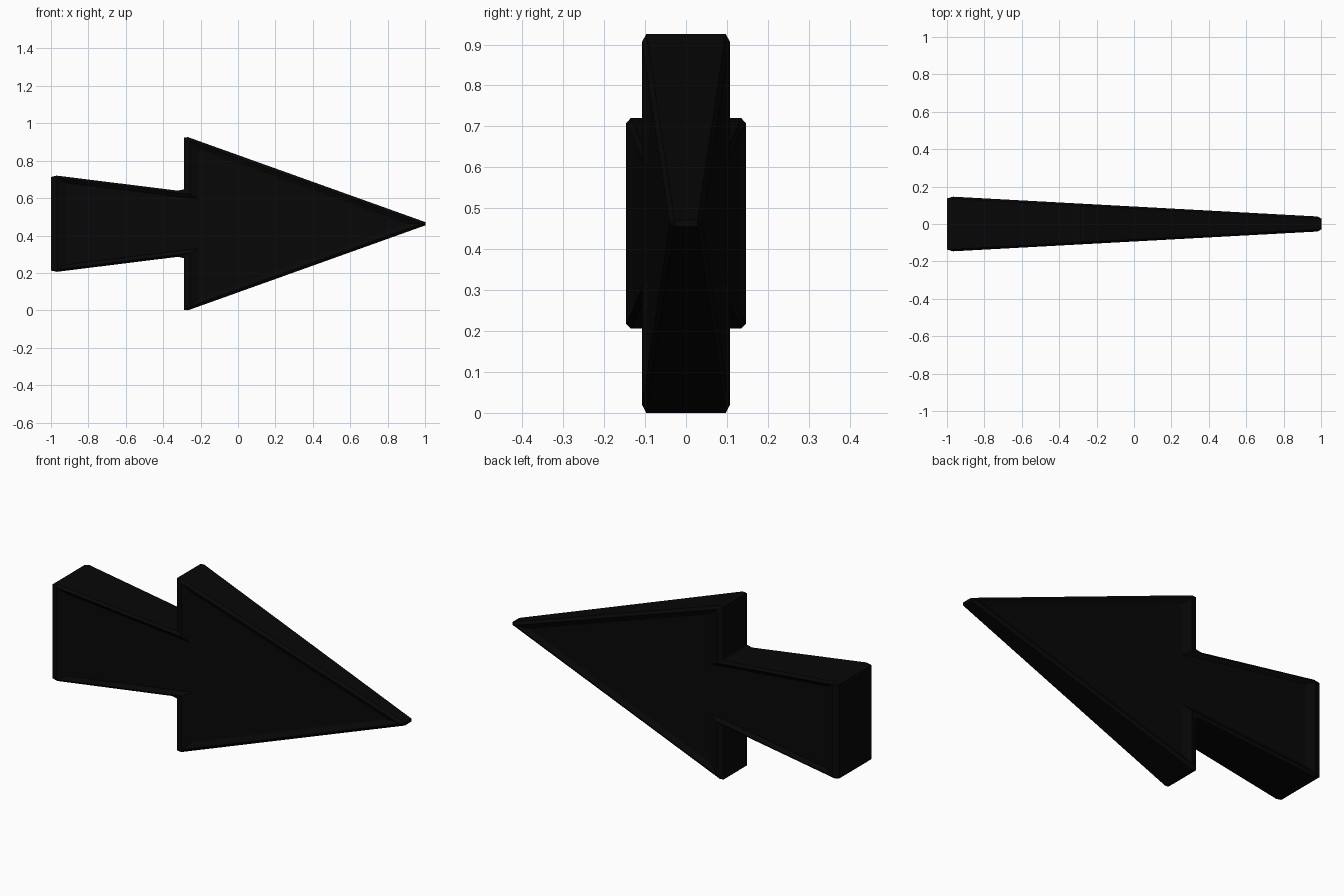
import bpy, bmesh

if "Cube" in bpy.data.objects:
    bpy.data.objects.remove(bpy.data.objects["Cube"])

CZ = 0.4615      # height of the arrow's centre line
STRETCH = 3.0    # chamfers and insets are longer along x than across it

# Upper half of the arrow outline (x, height above centre line)
upper = [(-1.0, 0.261), (-0.29, 0.173), (-0.29, 0.471)]
outline = upper + [(1.026, 0.0)] + [(x, -z) for x, z in reversed(upper)]


def half_thickness(x):
    return 0.0935 - 0.0543 * x


# Tapered arrow plate
bm = bmesh.new()
rings = [[bm.verts.new((x / STRETCH, s * half_thickness(x), z)) for x, z in outline]
         for s in (-1, 1)]
for ring in rings:
    bm.faces.new(ring)
n = len(outline)
for i in range(n):
    j = (i + 1) % n
    bm.faces.new((rings[0][i], rings[0][j], rings[1][j], rings[1][i]))
bmesh.ops.recalc_face_normals(bm, faces=bm.faces)

# Chamfer every edge
bmesh.ops.bevel(bm, geom=list(bm.edges), offset=0.011, offset_type='OFFSET',
                segments=1, profile=0.5, affect='EDGES', clamp_overlap=True)
bmesh.ops.recalc_face_normals(bm, faces=bm.faces)

# Sink the front and back panels inside a sloped rim
panels = sorted(bm.faces, key=lambda f: f.calc_area())[-2:]
bmesh.ops.inset_region(bm, faces=panels, thickness=0.018, depth=-0.014,
                       use_even_offset=True, use_boundary=True)

# Stretch to full length and stand on the ground
for v in bm.verts:
    v.co.x *= STRETCH
low = min(v.co.z for v in bm.verts)
for v in bm.verts:
    v.co.z -= low

mesh = bpy.data.meshes.new("arrow")
bm.to_mesh(mesh)
bm.free()
arrow = bpy.data.objects.new("arrow", mesh)
bpy.context.collection.objects.link(arrow)

# Near-black finish
black = bpy.data.materials.new("matte black")
black.diffuse_color = (0.0021, 0.0021, 0.0021, 1.0)
black.use_nodes = True
black.node_tree.nodes["Principled BSDF"].inputs["Base Color"].default_value = black.diffuse_color
mesh.materials.append(black)
